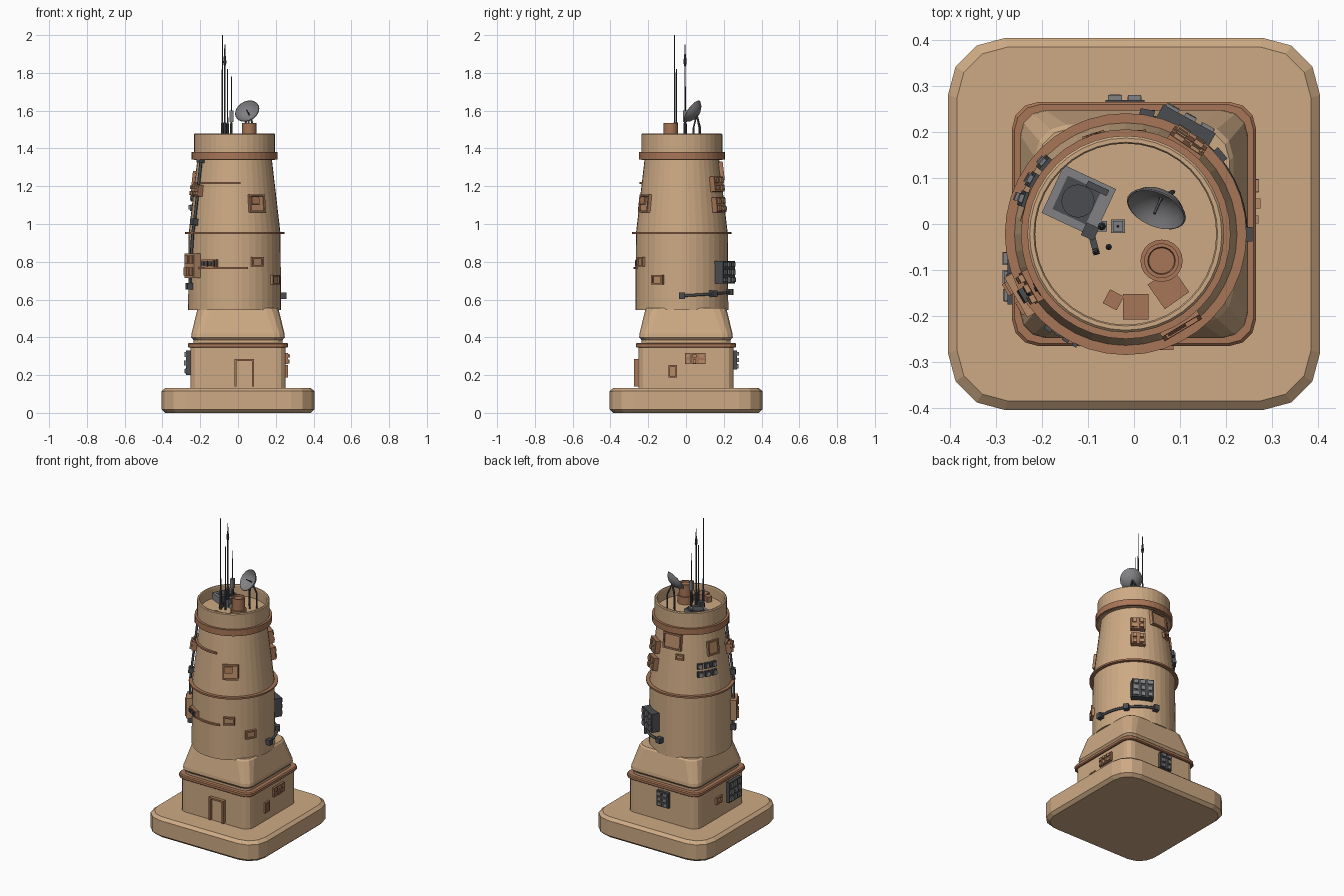
import bpy, bmesh, math, random
from math import cos, sin, radians
from mathutils import Matrix, Vector

if "Cube" in bpy.data.objects:
    bpy.data.objects.remove(bpy.data.objects["Cube"])
random.seed(4)
CX, CY = -0.018, -0.022          # tower axis


def material(name, rgb):
    m = bpy.data.materials.new(name)
    m.use_nodes = True
    m.diffuse_color = (*rgb, 1)
    b = m.node_tree.nodes["Principled BSDF"]
    b.inputs["Base Color"].default_value = (*rgb, 1)
    b.inputs["Roughness"].default_value = 0.8
    return m


TAN = material("sand plaster", (0.61, 0.40, 0.23))
RUST = material("rust brown", (0.39, 0.18, 0.095))
CLAY = material("light clay", (0.47, 0.26, 0.14))
GREY = material("metal grey", (0.22, 0.22, 0.23))
DARK = material("dark metal", (0.07, 0.073, 0.08))


def finish(name, bm, *mats):
    bmesh.ops.recalc_face_normals(bm, faces=bm.faces)
    me = bpy.data.meshes.new(name)
    bm.to_mesh(me)
    bm.free()
    ob = bpy.data.objects.new(name, me)
    bpy.context.collection.objects.link(ob)
    for m in mats:
        me.materials.append(m)
    return ob


def rounded_block(name, rings, mat, seg=3):
    """Loft rounded squares given as (z, half width, corner radius)."""
    bm, loops = bmesh.new(), []
    for z, h, r in rings:
        loop = []
        for q in range(4):
            c = radians(45 + 90 * q)
            ox, oy = math.copysign(h - r, cos(c)), math.copysign(h - r, sin(c))
            for i in range(seg + 1):
                a = radians(90 * q + 90 * i / seg)
                loop.append(bm.verts.new((ox + r * cos(a), oy + r * sin(a), z)))
        loops.append(loop)
    for a, b in zip(loops, loops[1:]):
        for i in range(len(a)):
            j = (i + 1) % len(a)
            bm.faces.new((a[i], a[j], b[j], b[i]))
    bm.faces.new(loops[0])
    bm.faces.new(loops[-1])
    return finish(name, bm, mat)


def lathe(name, profile, mat, a0=0, a1=360, steps=40, closed=True, centre=(CX, CY)):
    """Sweep an (r, z) profile around a vertical axis."""
    bm, cols = bmesh.new(), []
    full = a1 - a0 == 360
    for i in range(steps if full else steps + 1):
        a = radians(a0 + (a1 - a0) * i / steps)
        cols.append([bm.verts.new((centre[0] + r * cos(a), centre[1] + r * sin(a), z))
                     for r, z in profile])
    n = len(profile)
    for i in range(steps):
        a, b = cols[i], cols[(i + 1) % len(cols)]
        for k in range(n if closed else n - 1):
            m = (k + 1) % n
            bm.faces.new((a[k], b[k], b[m], a[m]))
    if not full:
        bm.faces.new(cols[0])
        bm.faces.new(cols[-1])
    bmesh.ops.remove_doubles(bm, verts=bm.verts, dist=1e-5)
    return finish(name, bm, mat)


def band(name, r, z, depth, height, mat, **kw):
    return lathe(name, [(r - 0.02, z - height / 2), (r + depth, z - height / 2),
                        (r + depth, z + height / 2), (r - 0.02, z + height / 2)], mat, **kw)


def boxes(name, parts, mats, frame=Matrix()):
    """Parts are (centre, size, material index) in the local frame."""
    bm = bmesh.new()
    for c, s, mi in parts:
        g = bmesh.ops.create_cube(bm, size=1, matrix=Matrix.Translation(c) @ Matrix.Diagonal((*s, 1)))
        for f in {f for v in g["verts"] for f in v.link_faces}:
            f.material_index = mi
    bm.transform(frame)
    return finish(name, bm, *mats)


def radius_at(z):
    return 0.246 - 0.003 * (z - 0.55) / 0.4 if z < 0.95 else 0.243 - 0.046 * (z - 0.95) / 0.39


def on_tower(angle, z):
    a, r = radians(angle), radius_at(z)
    tilt = Matrix.Rotation(radians(6.7 if z > 0.95 else 0), 4, 'X')
    return (Matrix.Translation((CX + r * cos(a), CY + r * sin(a), z))
            @ Matrix.Rotation(a - math.pi / 2, 4, 'Z') @ tilt)


def on_base(angle, along, z):
    a = radians(angle)
    p = Vector((0.25 * cos(a) - along * sin(a), 0.25 * sin(a) + along * cos(a), z))
    return Matrix.Translation(p) @ Matrix.Rotation(a - math.pi / 2, 4, 'Z')


def framed(name, frame, w, h, d=0.014, t=0.009, fill=CLAY, bottom=True):
    """Recessed plate with a raised border."""
    parts = [((0, -0.004, 0), (w, 0.018, h), 1)]
    for s in (-1, 1):
        parts.append(((s * (w - t) / 2, 0, 0), (t, 2 * d, h), 0))
        if s > 0 or bottom:
            parts.append(((0, 0, s * (h - t) / 2), (w, 2 * d, t), 0))
    return boxes(name, parts, [RUST, fill], frame)


def machine(name, frame, w, h, d, body, detail, cols=2, rows=2):
    """Equipment box with a grid of small fittings."""
    parts = [((0, d / 2 - 0.012, 0), (w, d + 0.024, h), 0)]
    cw, ch = w / cols, h / rows
    for i in range(cols):
        for j in range(rows):
            k = random.uniform(0.5, 0.75)
            parts.append((((i + 0.5) * cw - w / 2, d, (j + 0.5) * ch - h / 2),
                          (cw * k, random.uniform(0.012, 0.024), ch * (1.25 - k)), 1))
    return boxes(name, parts, [body, detail], frame)


def tube(name, pts, r, mat):
    cu = bpy.data.curves.new(name, 'CURVE')
    cu.dimensions, cu.bevel_depth, cu.bevel_resolution, cu.use_fill_caps = '3D', r, 1, True
    sp = cu.splines.new('POLY')
    sp.points.add(len(pts) - 1)
    for p, q in zip(sp.points, pts):
        p.co = (*q, 1)
    cu.materials.append(mat)
    ob = bpy.data.objects.new(name, cu)
    bpy.context.collection.objects.link(ob)
    return ob


def cable(name, stops):
    """Pipe hugging the tower through (angle, z) stops, with a clamp at each."""
    pts = []
    for (a, z), (b, y) in zip(stops, stops[1:]):
        for i in range(7):
            pts.append(on_tower(a + (b - a) * i / 6, z + (y - z) * i / 6) @ Vector((0, 0.012, 0)))
    tube(name, pts, 0.008, DARK)
    for i, (a, z) in enumerate(stops):
        boxes(f"{name}_clamp_{i}", [((0, 0.012, 0), (0.032, 0.036, 0.034), 0)], [DARK], on_tower(a, z))


# plinth and square lower storey
rounded_block("plinth", [(0, .385, .11), (.018, .405, .125), (.115, .405, .125), (.132, .385, .11)], TAN)
rounded_block("lower_storey", [(.12, .252, .05), (.36, .252, .05)], TAN)
rounded_block("lower_trim", [(.345, .26, .055), (.35, .266, .06), (.365, .266, .06), (.371, .26, .055)], RUST)
rounded_block("storey_neck", [(.36, .236, .05), (.39, .236, .05)], TAN)
rounded_block("sloped_storey", [(.381, .232, .05), (.4, .248, .055), (.42, .246, .055),
                                (.545, .216, .07), (.555, .208, .07)], TAN)

# round tower with recessed roof
lathe("tower_shaft", [(0, .545), (.246, .545), (.243, .95), (.197, 1.345), (0, 1.345)], TAN, closed=False)
lathe("parapet", [(0, 1.34), (.214, 1.34), (.214, 1.475), (.209, 1.48), (.2, 1.48), (.197, 1.475),
                  (.197, 1.41), (0, 1.41)], TAN, closed=False)
band("parapet_band", .21, 1.362, .018, .04, RUST)
band("middle_ring", .243, .952, .02, .011, RUST)
band("upper_arc", .212, 1.216, .012, .011, RUST, a0=195, a1=278, steps=14)
band("lower_arc", .245, .768, .01, .01, RUST, a0=205, a1=286, steps=14)

# door and lower-storey fittings
framed("door", on_base(-90, .033, .213), .105, .146, .024, .011, TAN, bottom=False)
framed("side_hatch", on_base(0, -.07, .22), .046, .066)
for i, y in enumerate((.01, .045, .083)):
    machine(f"side_vent_{i}", on_base(0, y, .287), .03 + .012 * (i == 2), .058, .014, RUST, CLAY, 1, 2)
machine("rear_panel", on_base(90, .02, .28), .085, .1, .02, DARK, GREY, 2, 3)
machine("left_panel", on_base(180, .115, .265), .12, .13, .025, DARK, GREY, 3, 3)
framed("left_hatch", on_base(180, -.03, .25), .06, .045)

# tower hatches and windows
for name, a, z, w, h in (("front_window", -59, 1.108, .095, .095), ("front_hatch", -61, .8, .068, .05),
                         ("side_plate", -31, .705, .068, .052), ("rear_window", 94, 1.28, .12, .1),
                         ("rear_small_hatch", 108, 1.19, .05, .035), ("rear_left_window", 163, 1.235, .08, .09)):
    framed(name, on_tower(a, z), w, h)
boxes("window_shutter", [((.012, .008, .015), (.045, .014, .04), 0)], [RUST], on_tower(-59, 1.108))

# tower machinery
machine("grey_unit", on_tower(61, .745), .13, .12, .042, DARK, GREY, 3, 3)
for i, z in enumerate((1.21, 1.1)):
    machine(f"rear_brown_unit_{i}", on_tower(56, z), .085, .08, .026, RUST, CLAY)
machine("front_left_unit", on_tower(209, 1.175), .075, .06, .026, RUST, CLAY, 3, 2)
machine("large_brown_unit", on_tower(210, .78), .1, .13, .032, CLAY, RUST, 2, 2)
machine("front_meter", on_tower(238, .79), .09, .042, .016, RUST, DARK, 4, 1)
for i in range(3):
    for j in range(2):
        machine(f"grey_module_{i}_{j}", on_tower(139 + 11 * i, 1.085 + .05 * j), .034, .034, .016,
                DARK, GREY, 1, 1)
cable("side_cable", [(0, .62), (40, .63), (80, .64)])
cable("tall_cable", [(212, 1.34), (211, 1.01), (202, .67)])

# roof equipment
unit = Matrix.Translation((-.12, .05, 1.43)) @ Matrix.Rotation(radians(-25), 4, 'Z')
boxes("roof_unit", [((0, 0, 0), (.125, .115, .045), 0), ((-.005, 0, .02), (.08, .08, .01), 1),
                    ((.025, .042, .026), (.05, .014, .014), 1), ((.05, -.05, .02), (.03, .03, .06), 1)],
      [GREY, DARK], unit)
lathe("roof_fan", [(0, 1.45), (.036, 1.45), (.036, 1.465), (0, 1.465)], DARK, closed=False,
      steps=20, centre=(-.122, .05))
lathe("roof_canister", [(.046, 1.46), (.046, 1.41), (0, 1.41), (0, 1.525), (.028, 1.525), (.03, 1.535),
                        (.038, 1.535), (.038, 1.46)], RUST, steps=20, centre=(.06, -.08))
for i, (x, y, s, rot) in enumerate(((.075, -.14, .065, 35), (.004, -.18, .055, 0), (-.045, -.165, .034, -28))):
    boxes(f"roof_box_{i}", [((0, 0, 0), (s, s, .04), 0)], [RUST],
          Matrix.Translation((x, y, 1.425)) @ Matrix.Rotation(radians(rot), 4, 'Z'))
boxes("roof_arm", [((0, 0, 0), (.014, .055, .03), 0)], [DARK],
      Matrix.Translation((-.088, -.04, 1.43)) @ Matrix.Rotation(radians(15), 4, 'Z'))

# antennas
for i, (x, y, top, r) in enumerate(((-.083, -.06, 2.0, .004), (-.07, -.005, 1.95, .0045),
                                    (-.055, -.05, 1.82, .0035), (-.035, -.005, 1.78, .0035))):
    lathe(f"antenna_{i}", [(0, 1.4), (r * 2, 1.4), (r * 2, 1.53), (r, 1.54), (r * .6, top), (0, top)],
          DARK, closed=False, steps=8, centre=(x, y))
lathe("antenna_knob", [(0, 1.82), (.009, 1.855), (.004, 1.9), (0, 1.9)], DARK, closed=False,
      steps=8, centre=(-.07, -.005))
boxes("antenna_boxes", [((-.035, -.005, 1.57), (.022, .022, .06), 0), ((-.035, -.005, 1.42), (.03, .03, .03), 0),
                        ((-.07, -.005, 1.43), (.022, .022, .05), 0)], [GREY])

# tilted dish on its stand
dish = lathe("dish", [(0, -.028), (.03, -.023), (.053, -.009), (.068, .01), (.065, .012), (.05, -.004),
                      (.028, -.017), (0, -.022)], GREY, closed=False, steps=24, centre=(0, 0))
axis = Vector((-.33, -.76, .56)).normalized()
dish.matrix_world = Matrix.Translation((.052, .04, 1.592)) @ axis.to_track_quat('Z', 'Y').to_matrix().to_4x4()
hub = Vector((.052, .04, 1.592)) - axis * .022
tube("dish_feed", [hub, hub + axis * .045], .003, DARK)
for i, (x, y) in enumerate(((.03, .075), (.085, .07), (.055, .04))):
    tube(f"dish_leg_{i}", [(x, y, 1.4), (x, y, 1.51), hub], .005, DARK)

for ob in list(bpy.context.scene.objects):
    ob.select_set(ob.name == "dish")
bpy.context.view_layer.objects.active = dish
bpy.ops.object.shade_smooth_by_angle()
